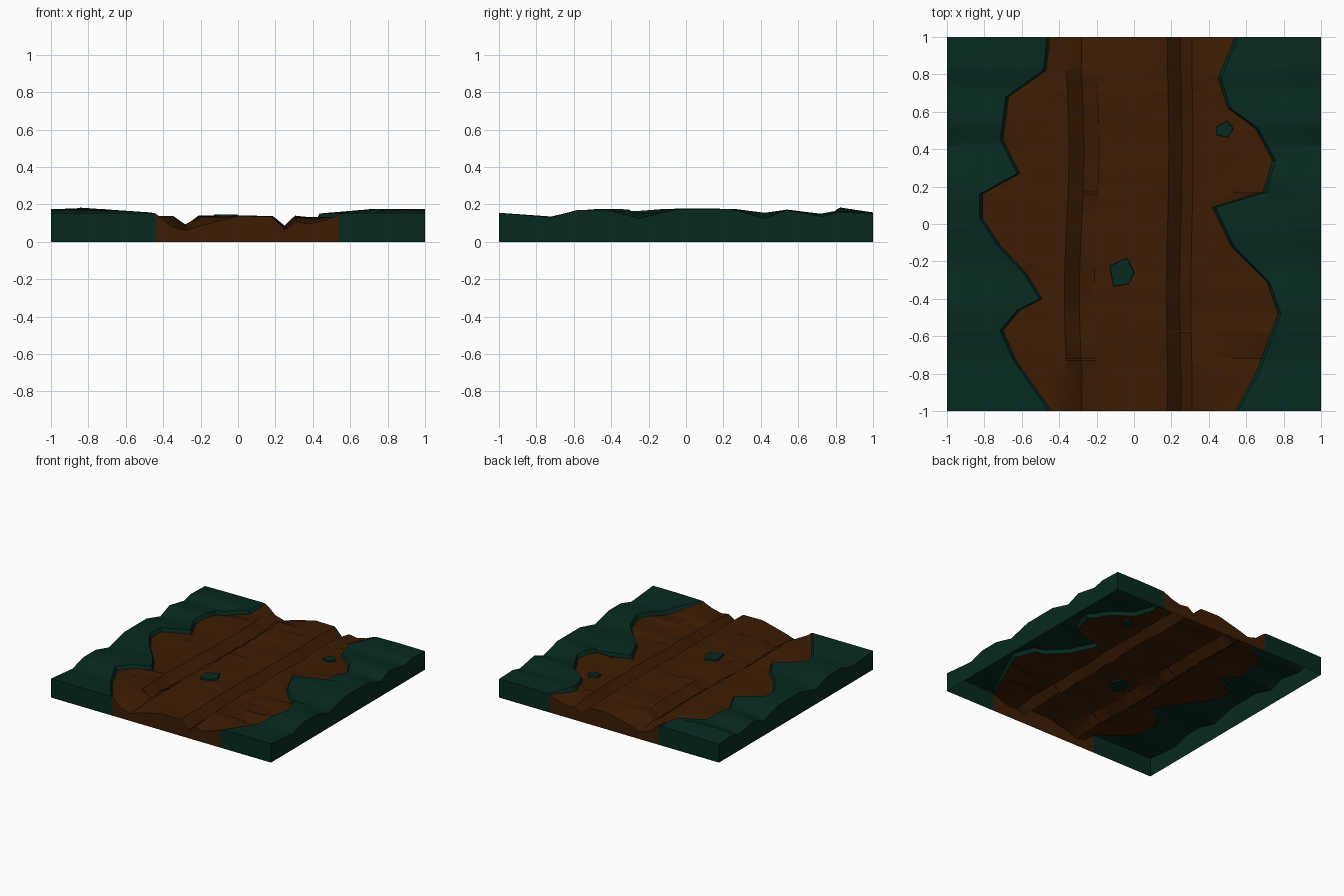
import bpy, bmesh, math, random
from mathutils import Vector

if "Cube" in bpy.data.objects:
    bpy.data.objects.remove(bpy.data.objects["Cube"], do_unlink=True)
random.seed(4)


def material(name, rgb):
    m = bpy.data.materials.new(name)
    m.use_nodes = True
    m.diffuse_color = (*rgb, 1)
    m.node_tree.nodes["Principled BSDF"].inputs["Base Color"].default_value = (*rgb, 1)
    return m


grass = material("dark green grass", (0.002, 0.022, 0.0145))
dirt = material("brown dirt", (0.045, 0.0115, 0.001))


def finish(bm, name, mats):
    bmesh.ops.recalc_face_normals(bm, faces=bm.faces)
    mesh = bpy.data.meshes.new(name)
    bm.to_mesh(mesh)
    bm.free()
    for m in mats:
        mesh.materials.append(m)
    ob = bpy.data.objects.new(name, mesh)
    bpy.context.collection.objects.link(ob)
    bpy.ops.object.select_all(action='DESELECT')
    ob.select_set(True)
    bpy.context.view_layer.objects.active = ob
    bpy.ops.object.shade_smooth_by_angle(angle=math.radians(30))


def sample(points, t):
    """Linear interpolation along (position, value) pairs."""
    for (a, u), (b, v) in zip(points, points[1:]):
        if t <= b:
            return u + (v - u) * (t - a) / (b - a)
    return points[-1][1]


# Road borders: (y, x) from front to back
left_border = [(-1, -.44), (-.73, -.63), (-.57, -.7), (-.46, -.61), (-.4, -.49),
               (-.27, -.57), (-.12, -.71), (.03, -.81), (.16, -.81), (.27, -.61),
               (.45, -.7), (.68, -.67), (.82, -.47), (1, -.45)]
right_border = [(-1, .54), (-.8, .65), (-.48, .77), (-.31, .71), (-.12, .52),
                (.09, .42), (.17, .69), (.34, .74), (.51, .65), (.62, .5),
                (.78, .45), (1, .54)]
# Height profiles along y: at the tile's rim and further in
rim_height = [(-1, .155), (-.72, .13), (-.58, .17), (-.42, .17), (-.25, .125),
              (-.05, .175), (.24, .175), (.42, .125), (.54, .17), (.73, .135),
              (.82, .157), (1, .152)]
inner_height = [(-1, .155), (-.72, .135), (-.58, .166), (-.48, .175), (.24, .178),
                (.42, .155), (.54, .172), (.72, .15), (.83, .172), (1, .157)]
# Across x: highest the grass may reach, and the road section at both ends
grass_limit = [(-1, .18), (-.87, .19), (-.62, .167), (-.42, .155), (.66, .15),
               (.72, .178), (1, .178)]
end_section = [(-.455, .152), (-.4, .12), (-.34, .065), (-.27, .06), (-.06, .138),
               (.18, .135), (.24, .055), (.3, .108), (.41, .09), (.54, .15)]

ys = sorted({p[0] for line in (left_border, right_border, rim_height, inner_height)
             for p in line})
RIM = 0.016


def row(y):
    """One cross-section of the tile, from -x to +x."""
    L, R = sample(left_border, y), sample(right_border, y)
    outer, inner = sample(rim_height, y), sample(inner_height, y)
    at_end = abs(y) == 1
    wob = lambda s: random.uniform(-s, s)
    bank = lambda x: min(inner, sample(grass_limit, x))
    foot = lambda x: bank(x) - (.004 if at_end else .03)
    base = min(.134, inner - .004)
    sway = 0 if at_end else .012 * math.sin(4 * y)
    hump = .018 if abs(y - .825) < .01 else 0
    left_mid, right_mid = -1 + (L + 1) * .3, (R + 1) / 2

    road = [((L - .37) / 2, base + wob(.006)),
            (-.36 + sway, base + .004), (-.28 + sway, .08 + wob(.012)),
            (-.2 + sway, base - .002 + wob(.008)), (0, base + wob(.007)),
            (.18 + sway / 2, base + .004), (.25 + sway / 2, .073 + wob(.01)),
            (.31 + sway / 2, base + wob(.006)), (.38, base - .008 + wob(.006)),
            ((R + .38) / 2, base - .006 + wob(.006))]
    if at_end:
        road = [(x, sample(end_section, x)) for x, z in road]
    return [(-1, outer), (left_mid, (outer + bank(left_mid)) / 2 + hump),
            (L - RIM, bank(L)), (L, foot(L)), *road, (R, foot(R)),
            (R + RIM, bank(R)), (right_mid, (outer + bank(right_mid)) / 2), (1, outer)]


# Ground sheet: grass banks, stepped borders and rutted road
bm = bmesh.new()
rows = [[bm.verts.new((x, y, z)) for x, z in row(y)] for y in ys]
for a, b in zip(rows, rows[1:]):
    for i in range(len(a) - 1):
        f = bm.faces.new((a[i], a[i + 1], b[i + 1], b[i]))
        f.material_index = 1 if 3 <= i < len(a) - 4 else 0

# Skirt: outer rim dropped to the floor, underside left open
floor = {}
for e in [e for e in bm.edges if e.is_boundary]:
    index = e.link_faces[0].material_index
    for v in e.verts:
        if v not in floor:
            floor[v] = bm.verts.new((v.co.x, v.co.y, 0))
    p, q = e.verts
    bm.faces.new((p, q, floor[q], floor[p])).material_index = index
finish(bm, "road_ground", [grass, dirt])


# Small grass patches standing in the road
def patch(name, outline, bottom, top):
    bm = bmesh.new()
    centre = sum((Vector(p) for p in outline), Vector((0, 0))) / len(outline)
    f = bm.faces.new([bm.verts.new((x, y, bottom)) for x, y in outline])
    ext = bmesh.ops.extrude_face_region(bm, geom=[f])
    for v in ext["geom"]:
        if isinstance(v, bmesh.types.BMVert):
            v.co.z = top
            v.co.x += (centre.x - v.co.x) * .1
            v.co.y += (centre.y - v.co.y) * .1
    finish(bm, name, [grass])


patch("grass_patch_middle", [(-.135, -.22), (-.035, -.175), (.005, -.26),
                             (-.025, -.325), (-.115, -.34)], .115, .145)
patch("grass_patch_side", [(.435, .52), (.5, .555), (.535, .51),
                           (.505, .46), (.435, .475)], .112, .143)
